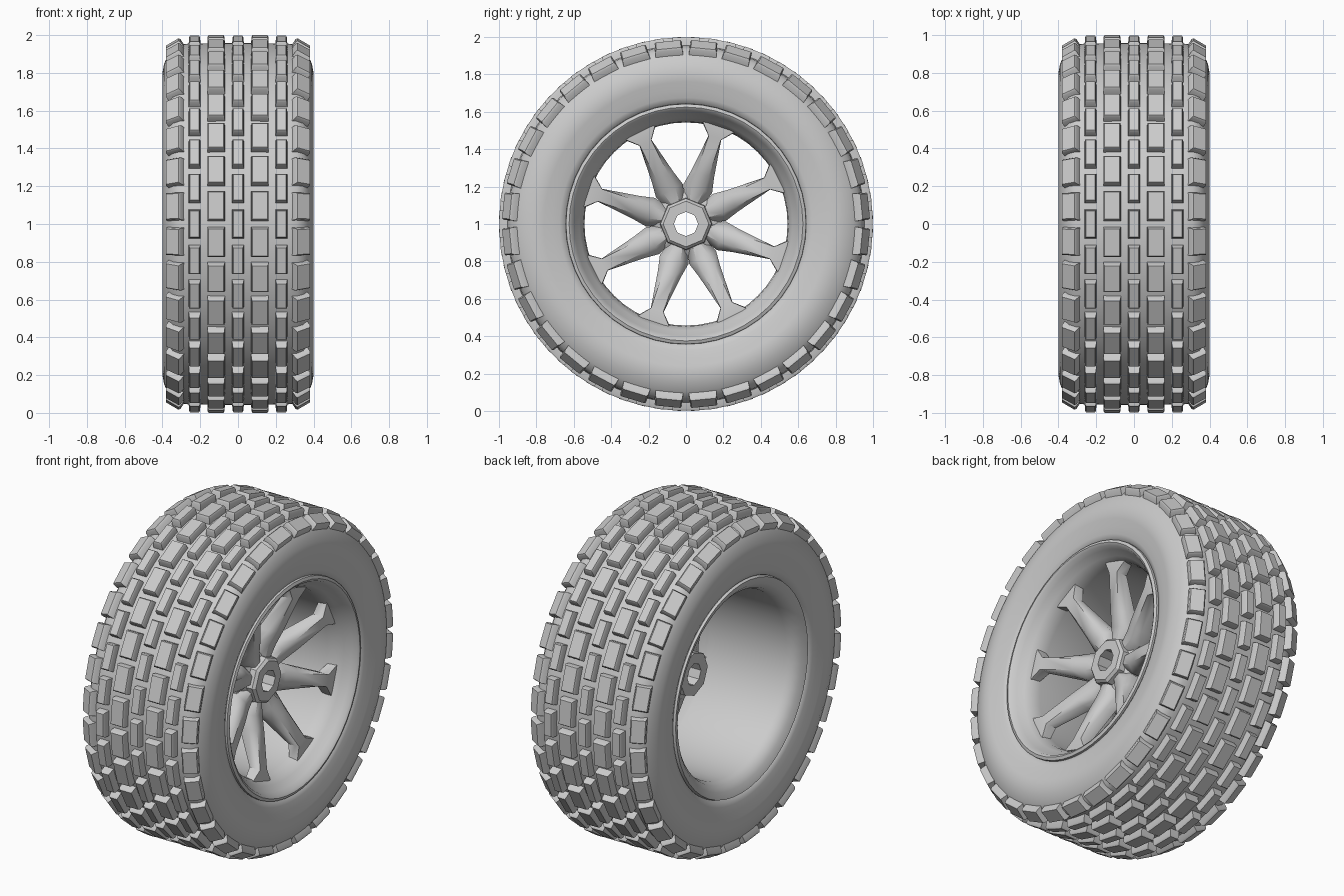
import bpy, bmesh
from math import cos, sin, pi, radians
from mathutils import Vector

if "Cube" in bpy.data.objects:
    bpy.data.objects.remove(bpy.data.objects["Cube"])


def finish(name, bm, angle=35):
    bmesh.ops.recalc_face_normals(bm, faces=bm.faces)
    mesh = bpy.data.meshes.new(name)
    bm.to_mesh(mesh)
    bm.free()
    ob = bpy.data.objects.new(name, mesh)
    bpy.context.collection.objects.link(ob)
    bpy.ops.object.select_all(action='DESELECT')
    ob.select_set(True)
    bpy.context.view_layer.objects.active = ob
    bpy.ops.object.shade_smooth_by_angle(angle=radians(angle))
    return ob


def polar(x, r, t, side=0.0):
    """Point at axle position x, radius r, angle t, shifted sideways along the tangent."""
    return Vector((x, r * cos(t) - side * sin(t), 1 + r * sin(t) + side * cos(t)))


def bridge(bm, rings, close):
    n = len(rings[0])
    for a, b in zip(rings, rings[1:] + rings[:1] if close else rings[1:]):
        for i in range(n):
            j = (i + 1) % n
            bm.faces.new((a[i], a[j], b[j], b[i]))


def lathe(name, profile, segs, angle=35):
    """Closed (x, r) profile revolved about the axle."""
    bm = bmesh.new()
    rings = [[bm.verts.new(polar(x, r, 2 * pi * i / segs)) for i in range(segs)]
             for x, r in profile]
    bridge(bm, rings, True)
    return finish(name, bm, angle)


def loft(bm, rings):
    rings = [[bm.verts.new(p) for p in ring] for ring in rings]
    bridge(bm, rings, False)
    bm.faces.new(rings[0])
    bm.faces.new(rings[-1])


# Tyre carcass: half profile from centre of tread to bead, mirrored
half = [(0.10, 0.957), (0.26, 0.955), (0.31, 0.950), (0.345, 0.932), (0.372, 0.895),
        (0.392, 0.845), (0.40, 0.80), (0.396, 0.76), (0.384, 0.715), (0.378, 0.675),
        (0.365, 0.645), (0.34, 0.632)]
lathe("tyre", half + [(-x, r) for x, r in reversed(half)], 96, 50)

# Tread blocks
COUNT = 32


def block_row(name, x, r, tilt, width, length, depth, phase):
    bm = bmesh.new()
    for k in range(COUNT):
        t = 2 * pi * (k + phase) / COUNT
        rings = []
        for drop, grow in ((depth, 0.004), (0.010, 0.002), (0.0, -0.004)):
            w, l = width / 2 + grow, length / 2 + grow
            ring = []
            for sw, sl in ((-1, -1), (1, -1), (1, 1), (-1, 1)):
                px = x + sw * w * cos(tilt) - drop * sin(tilt)
                pr = r - sw * w * sin(tilt) - drop * cos(tilt)
                ring.append(polar(px, pr, t, sl * l))
            rings.append(ring)
        loft(bm, rings)
    finish(name, bm, 30)


block_row("centre_tread_blocks", 0, 0.998, 0, 0.055, 0.145, 0.055, 0)
for s, side in ((1, "right"), (-1, "left")):
    block_row(side + "_wide_tread_blocks", s * 0.116, 0.998, 0, 0.086, 0.15, 0.055, 0.5)
    block_row(side + "_narrow_tread_blocks", s * 0.23, 0.998, 0, 0.055, 0.145, 0.055, 0)
    block_row(side + "_shoulder_tread_blocks", s * 0.348, 0.962, s * 0.53,
              0.085, 0.14, 0.048, 0.5)

# Rim: rolled outer lip, sloping flange, plain barrel
lathe("rim", [(0.34, 0.645), (0.375, 0.642), (0.382, 0.625), (0.372, 0.61), (0.345, 0.598),
              (0.31, 0.570), (0.27, 0.548), (0.22, 0.543), (-0.29, 0.548),
              (-0.33, 0.563), (-0.36, 0.595), (-0.375, 0.635), (-0.34, 0.645),
              (-0.28, 0.60), (0.25, 0.60)], 48, 50)

# Octagonal hub with axle hole
lathe("hub", [(0.205, 0.065), (0.205, 0.122), (0.19, 0.137), (0.155, 0.14), (0.13, 0.19),
              (0.07, 0.19), (0.04, 0.13), (-0.055, 0.13), (-0.055, 0.065)], 8, 20)

# Eight dished spokes, flaring where they meet the rim
bm = bmesh.new()
for k in range(8):
    t = radians(26.5 + 45 * k)
    rings = []
    for r, x, w, d, chamfer in ((0.10, 0.105, 0.045, 0.065, 0.4), (0.20, 0.125, 0.080, 0.06, 0.45),
                                (0.28, 0.165, 0.064, 0.05, 0.55), (0.485, 0.245, 0.036, 0.035, 0.95),
                                (0.55, 0.257, 0.095, 0.025, 0.95)):
        section = ((-w, -d), (w, -d), (w, d * 0.3), (w * chamfer, d),
                   (-w * chamfer, d), (-w, d * 0.3))
        rings.append([polar(x + dx, r, t, dw) for dw, dx in section])
    loft(bm, rings)
finish("spokes", bm, 50)
